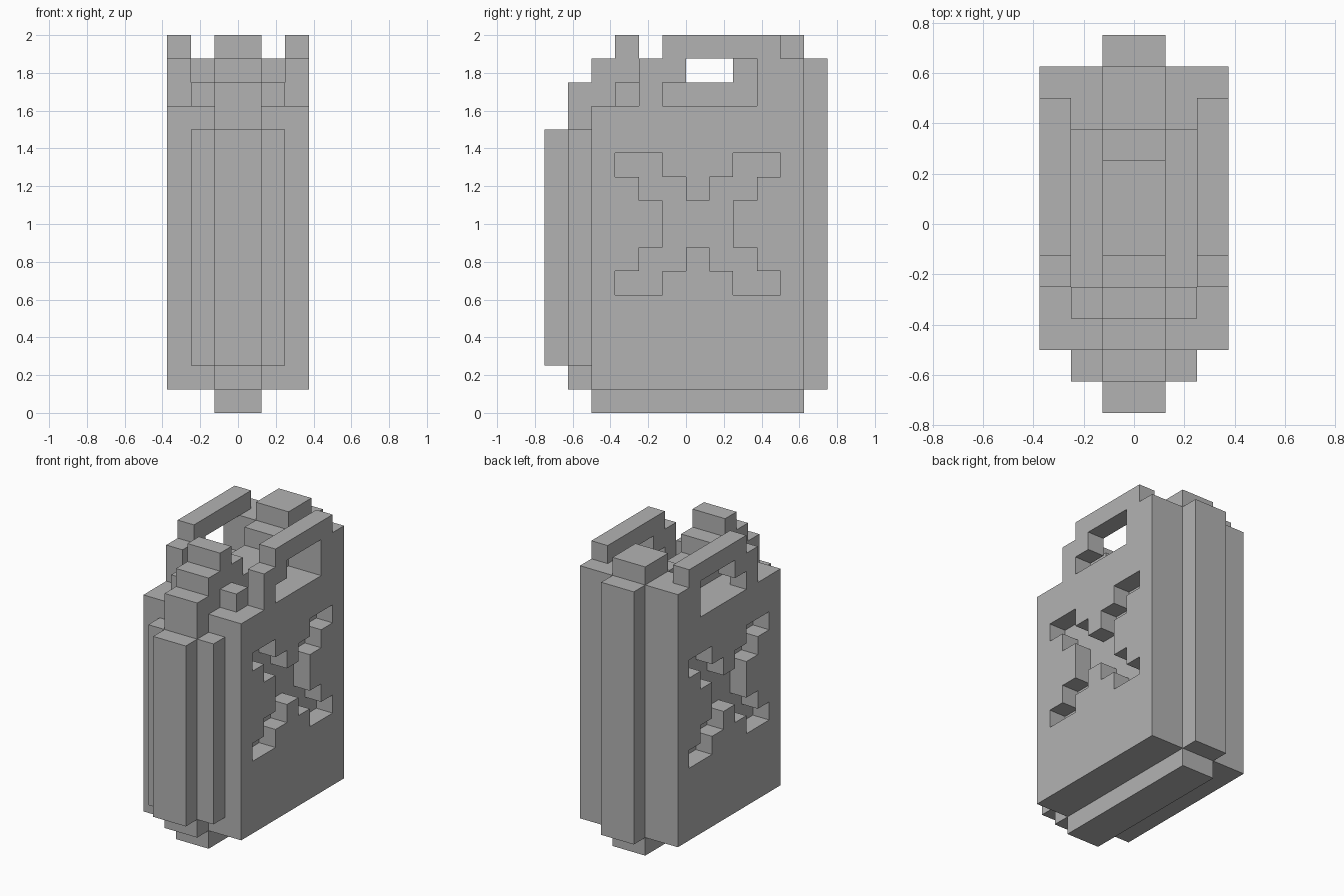
import bpy
import bmesh

default_cube = bpy.data.objects.get("Cube")
if default_cube:
    bpy.data.objects.remove(default_cube, do_unlink=True)

UNIT = 0.125  # edge of one block; all outlines below are in blocks

metal = bpy.data.materials.new("grey_metal")
metal.use_nodes = True
colour = (0.45, 0.45, 0.45, 1)
metal.diffuse_color = colour
metal.node_tree.nodes["Principled BSDF"].inputs["Base Color"].default_value = colour


def slab(name, x_start, x_end, *outlines):
    """Extrude a side outline along x; any further outlines become holes."""
    bm = bmesh.new()
    edges = []
    for outline in outlines:
        verts = [bm.verts.new((x_start * UNIT, y * UNIT, z * UNIT)) for y, z in outline]
        for i, vert in enumerate(verts):
            edges.append(bm.edges.new((verts[i - 1], vert)))
    bmesh.ops.triangle_fill(bm, edges=edges, use_beauty=True)
    bmesh.ops.dissolve_limit(bm, angle_limit=0.01, verts=[], edges=bm.edges[:])
    result = bmesh.ops.extrude_face_region(bm, geom=bm.faces[:], use_keep_orig=True)
    moved = [g for g in result["geom"] if isinstance(g, bmesh.types.BMVert)]
    bmesh.ops.translate(bm, verts=moved, vec=((x_end - x_start) * UNIT, 0, 0))
    bmesh.ops.recalc_face_normals(bm, faces=bm.faces[:])
    mesh = bpy.data.meshes.new(name)
    bm.to_mesh(mesh)
    bm.free()
    mesh.materials.append(metal)
    obj = bpy.data.objects.new(name, mesh)
    bpy.context.collection.objects.link(obj)
    return obj


# Central spine: foot, front ridge, stepped spout, middle grip and back ridge
spine = [(-4, 0), (5, 0), (5, 1), (6, 1), (6, 15), (5, 15), (5, 16), (3, 16),
         (3, 15), (2, 15), (2, 14), (-1, 14), (-1, 15), (-2, 15), (-2, 16),
         (-3, 16), (-3, 15), (-4, 15), (-4, 14), (-5, 14), (-5, 12), (-6, 12),
         (-6, 2), (-5, 2), (-5, 1), (-4, 1)]
slab("central_spine", -1, 1, spine)

# Tank core: front ribs, spout lugs and raised back
core = [(-4, 1), (5, 1), (5, 15), (3, 15), (3, 13), (-2, 13), (-2, 14), (-3, 14),
        (-3, 13), (-4, 13), (-4, 12), (-5, 12), (-5, 2), (-4, 2)]
slab("tank_core", -2, 2, core)

# Side panels with the handle, its opening and the cross-shaped recess
panel = [(-4, 1), (5, 1), (5, 15), (4, 15), (4, 16), (-1, 16), (-1, 15),
         (-2, 15), (-2, 13), (-4, 13)]
handle_hole = [(-1, 13), (3, 13), (3, 15), (0, 15), (0, 14), (-1, 14)]

# One quarter of the cross, mirrored about its centre
quarter = [(.5, 1), (.5, 2), (1.5, 2), (1.5, 3), (3.5, 3), (3.5, 2), (2.5, 2),
           (2.5, 1), (1.5, 1)]
cross = []
for side_y, side_z in ((1, 1), (1, -1), (-1, -1), (-1, 1)):
    points = quarter if side_y == side_z else quarter[::-1]
    cross += [(0.5 + side_y * y, 8 + side_z * z) for y, z in points]

for label, side in (("left", 1), ("right", -1)):
    slab(label + "_side_panel", 2 * side, 3 * side, panel, handle_hole, cross)
